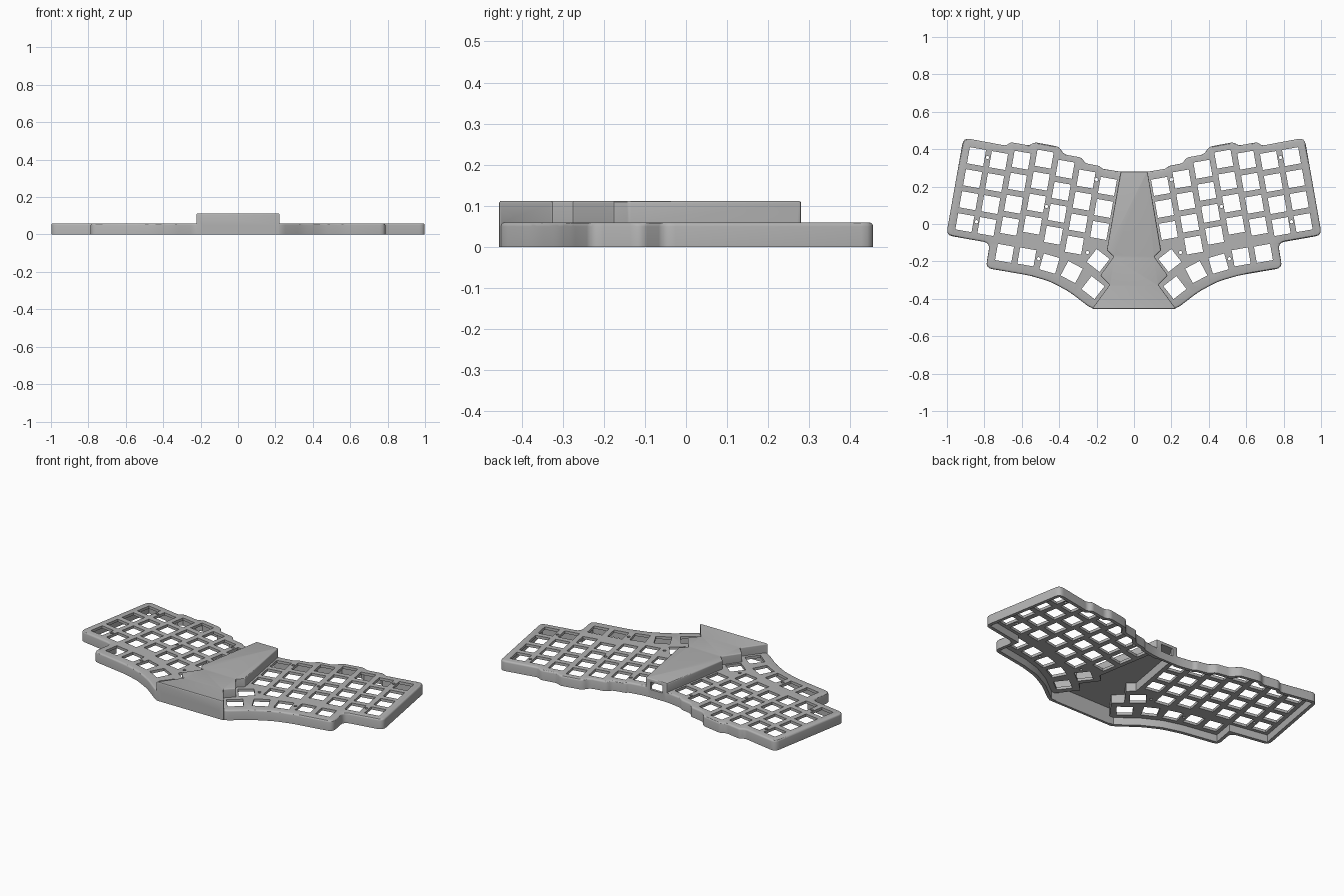
import bpy, bmesh, math
from mathutils import Vector, Matrix

old = bpy.data.objects.get("Cube")
if old:
    bpy.data.objects.remove(old, do_unlink=True)

TILT = math.radians(10)
PITCH, HOLE = 0.1195, 0.088
DECK, COVER, PLATE, WALL = 0.06, 0.112, 0.016, 0.02

grey = bpy.data.materials.new("case grey")
grey.use_nodes = True
grey.diffuse_color = (0.45, 0.45, 0.45, 1)
grey.node_tree.nodes["Principled BSDF"].inputs["Base Color"].default_value = grey.diffuse_color


def mirrored(half):
    """Close a right-hand outline (back to front, clockwise) across x = 0."""
    pts = [Vector(p) for p in half]
    return pts + [Vector((-p.x, p.y)) for p in reversed(pts)]


def fillet(pts, radius, steps=4):
    """Round every corner of a closed outline."""
    out = []
    for i, p in enumerate(pts):
        a, b = pts[i - 1] - p, pts[(i + 1) % len(pts)] - p
        cut = min(radius, 0.45 * a.length, 0.45 * b.length)
        s, e = p + a.normalized() * cut, p + b.normalized() * cut
        for k in range(steps + 1):
            t = k / steps
            out.append(s * (1 - t) ** 2 + p * 2 * t * (1 - t) + e * t * t)
    return out


def inset(pts, d):
    """Move a clockwise outline inwards by d with mitred corners."""
    out = []
    for i, p in enumerate(pts):
        a = (p - pts[i - 1]).normalized()
        b = (pts[(i + 1) % len(pts)] - p).normalized()
        na, nb = Vector((a.y, -a.x)), Vector((b.y, -b.x))
        out.append(p + (na + nb) * d / (1 + na.dot(nb)))
    return out


def make(name, bm):
    bmesh.ops.recalc_face_normals(bm, faces=bm.faces)
    mesh = bpy.data.meshes.new(name)
    bm.to_mesh(mesh)
    bm.free()
    mesh.materials.append(grey)
    ob = bpy.data.objects.new(name, mesh)
    bpy.context.collection.objects.link(ob)
    return ob


def prism(name, pts, low, high, round_top=0.0):
    """Extrude an outline, optionally easing its top edge."""
    levels = [(0, low), (0, high)]
    if round_top:
        levels = [(0, low)]
        for k in range(4):
            a = k / 3 * math.pi / 2
            levels.append((round_top * (1 - math.cos(a)), high - round_top * (1 - math.sin(a))))
    bm = bmesh.new()
    rings = [[bm.verts.new((p.x, p.y, z)) for p in inset(pts, d)] for d, z in levels]
    for lo, hi in zip(rings, rings[1:]):
        for i in range(len(lo)):
            bm.faces.new((lo[i - 1], lo[i], hi[i], hi[i - 1]))
    bm.faces.new(rings[0])
    bm.faces.new(rings[-1])
    return make(name, bm)


def combine(target, tool, operation):
    mod = target.modifiers.new(operation, 'BOOLEAN')
    mod.object, mod.operation, mod.solver = tool, operation, 'EXACT'
    bpy.context.view_layer.objects.active = target
    bpy.ops.object.modifier_apply(modifier=mod.name)
    bpy.data.objects.remove(tool, do_unlink=True)


# Case outline: staggered back edge, outer side, front step and thumb arc
case_outline = mirrored([
    (0.08, 0.28), (0.17, 0.296), (0.185, 0.31), (0.26, 0.325), (0.28, 0.355),
    (0.375, 0.372), (0.40, 0.413), (0.53, 0.437), (0.56, 0.42), (0.66, 0.437),
    (0.685, 0.419), (0.912, 0.461), (1.004, -0.06), (0.77, -0.101), (0.793, -0.235),
    (0.56, -0.275), (0.45, -0.307), (0.345, -0.363), (0.225, -0.455)])

# Raised centre cover outline, notched around the thumb keys
cover_outline = mirrored([
    (0.072, 0.28), (0.145, -0.14), (0.108, -0.175), (0.18, -0.275),
    (0.13, -0.325), (0.225, -0.455)])

case = prism("keyboard_case", fillet(case_outline, 0.035), 0, DECK, 0.01)
cover = prism("centre_cover", fillet(cover_outline, 0.006, 2), 0, COVER, 0.006)
combine(case, cover, 'UNION')

# Hollow underside
combine(case, prism("case_cavity", inset(case_outline, WALL), -0.1, DECK - PLATE), 'DIFFERENCE')
combine(case, prism("cover_cavity", inset(cover_outline, 0.015), -0.1, COVER - PLATE), 'DIFFERENCE')

# Key positions: staggered columns, two front keys, fanned thumb keys
u = Vector((math.cos(TILT), math.sin(TILT)))
v = Vector((-u.y, u.x))
keys = []
for col, shift in enumerate([0, 0, 0.023, 0.05, 0.016, -0.016, -0.035]):
    for row in range(3 if col == 6 else 4):
        keys.append((Vector((0.842, 0.36)) - u * PITCH * col + v * (shift - PITCH * row), TILT))
for x, y, deg in [(0.692, -0.157, 10), (0.573, -0.176, 10), (0.452, -0.212, 16),
                  (0.333, -0.257, 28), (0.219, -0.34, 38), (0.192, -0.195, 38)]:
    keys.append((Vector((x, y)), math.radians(deg)))

# Key openings and screw holes
bm = bmesh.new()
screws = [(0.783, 0.355), (0.2, 0.237), (0.468, 0.093), (0.842, 0.012), (0.51, -0.186), (0.249, -0.152)]
for side in (1, -1):
    for p, angle in keys:
        bmesh.ops.create_cube(bm, size=1, matrix=Matrix.Translation((side * p.x, p.y, 0.05))
                              @ Matrix.Rotation(side * angle, 4, 'Z')
                              @ Matrix.Diagonal((HOLE, HOLE, 0.06, 1)))
    for x, y in screws:
        bmesh.ops.create_cone(bm, cap_ends=True, segments=12, radius1=0.009, radius2=0.009,
                              depth=0.06, matrix=Matrix.Translation((side * x, y, 0.05)))
combine(case, make("key_openings", bm), 'DIFFERENCE')

# Cable port in the back of the cover
bm = bmesh.new()
bmesh.ops.create_cube(bm, size=1, matrix=Matrix.Translation((0, 0.28, 0.07))
                      @ Matrix.Diagonal((0.08, 0.06, 0.045, 1)))
combine(case, make("cable_port", bm), 'DIFFERENCE')

bpy.ops.object.select_all(action='DESELECT')
case.select_set(True)
bpy.context.view_layer.objects.active = case
bpy.ops.object.shade_smooth_by_angle(angle=math.radians(30))
